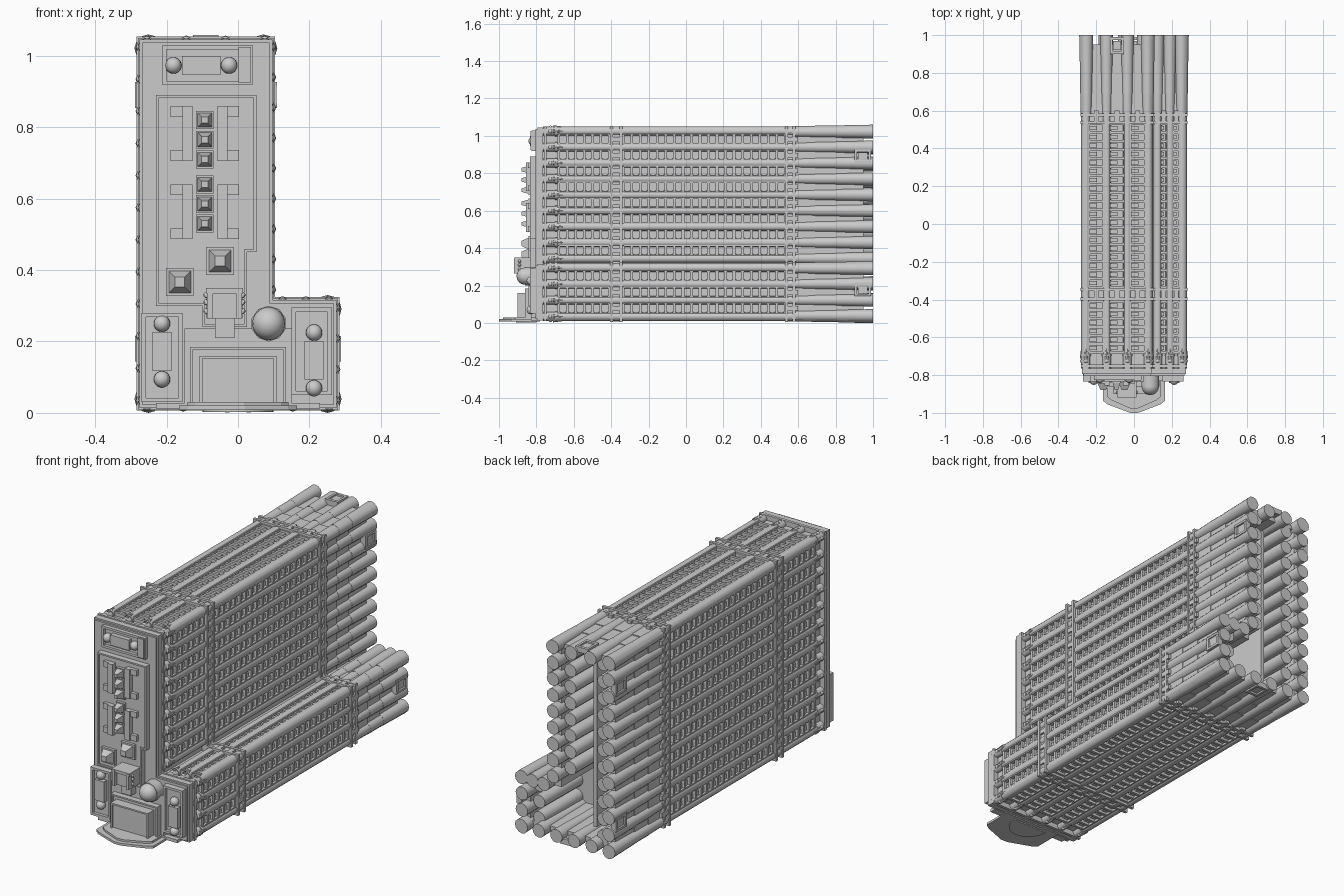
import bpy, bmesh, math
from mathutils import Matrix, Vector

if "Cube" in bpy.data.objects:
    bpy.data.objects.remove(bpy.data.objects["Cube"])

ID = Matrix.Identity(4)


def finish(bm, name, smooth=False):
    bmesh.ops.recalc_face_normals(bm, faces=bm.faces[:])
    me = bpy.data.meshes.new(name)
    bm.to_mesh(me)
    bm.free()
    ob = bpy.data.objects.new(name, me)
    bpy.context.collection.objects.link(ob)
    if smooth:
        bpy.ops.object.select_all(action='DESELECT')
        ob.select_set(True)
        bpy.context.view_layer.objects.active = ob
        bpy.ops.object.shade_smooth_by_angle(angle=math.radians(40))
    return ob


def box(bm, x0, x1, y0, y1, z0, z1, M=ID):
    T = Matrix.Translation(((x0 + x1) / 2, (y0 + y1) / 2, (z0 + z1) / 2))
    S = Matrix.Diagonal((x1 - x0, y1 - y0, z1 - z0, 1))
    bmesh.ops.create_cube(bm, size=1, matrix=M @ T @ S)


def tube(bm, x, z, y0, y1, r0, r1, M=ID, n=12):
    # tube or cone running along y, radius r0 at y0 and r1 at y1
    T = Matrix.Translation((x, (y0 + y1) / 2, z)) @ Matrix.Rotation(-math.pi / 2, 4, 'X')
    bmesh.ops.create_cone(bm, cap_ends=True, segments=n, radius1=r0, radius2=r1,
                          depth=y1 - y0, matrix=M @ T)


def ball(bm, x, y, z, r, M=ID, n=12):
    bmesh.ops.create_uvsphere(bm, u_segments=n, v_segments=n // 2 + 2, radius=r,
                              matrix=M @ Matrix.Translation((x, y, z)))


def prism(bm, pts, a, b, axis='y', hole=None):
    # extrude an outline (optionally a ring with a hole outline) from a to b
    place = (lambda p, t: (p[0], t, p[1])) if axis == 'y' else (lambda p, t: (p[0], p[1], t))
    loops = [[bm.verts.new(place(p, t)) for p in o] for o in ([pts, hole] if hole else [pts]) for t in (a, b)]

    def bridge(u, v):
        for i in range(len(u)):
            j = (i + 1) % len(u)
            bm.faces.new((u[i], u[j], v[j], v[i]))
    bridge(loops[0], loops[1])
    if hole:
        bridge(loops[2], loops[3])
        bridge(loops[0], loops[2])
        bridge(loops[1], loops[3])
    else:
        bm.faces.new(loops[0])
        bm.faces.new(loops[1])


def outline(d):
    # L-shaped cross-section, inset by d
    return [(-.28 + d, .01 + d), (.28 - d, .01 + d), (.28 - d, .32 - d),
            (.1 - d, .32 - d), (.1 - d, 1.05 - d), (-.28 + d, 1.05 - d)]


# Core block, front plate and rear shell
bm = bmesh.new()
prism(bm, outline(.026), -.79, .64)
finish(bm, "core_block")
bm = bmesh.new()
prism(bm, outline(.004), -.795, -.765)
prism(bm, outline(.012), -.805, -.79)
finish(bm, "front_plate")
bm = bmesh.new()
for y0, y1, d in ((.585, .69, .014), (.69, .80, .018), (.80, .95, .022)):
    prism(bm, outline(d), y0, y1, hole=outline(.045))
box(bm, -.1, -.08, .62, .88, .08, .98)
finish(bm, "rear_shell")

# Straps around the body
bm = bmesh.new()
for y0, y1, d in ((-.405, -.39, -.004), (-.39, -.355, .008), (-.355, -.34, -.004),
                  (.53, .545, -.004), (.545, .57, .01), (.57, .585, -.002), (-.76, -.745, 0)):
    prism(bm, outline(d), y0, y1, hole=outline(.03))
finish(bm, "straps")

# Repeating tubes and ladder strips on each wall
walls = [("left", (-.28, .01), (-.28, 1.05), (-1, 0), 11), ("top", (-.28, 1.05), (.1, 1.05), (0, 1), 3),
         ("inner", (.1, .32), (.1, 1.05), (1, 0), 8), ("foot_top", (.1, .32), (.28, .32), (0, 1), 2),
         ("right", (.28, .01), (.28, .32), (1, 0), 3), ("bottom", (-.28, .01), (.28, .01), (0, -1), 5)]
for name, p, q, n, count in walls:
    t = (Vector(q) - Vector(p))
    length = t.length
    t.normalize()
    M = Matrix(((t.x, 0, n[0], p[0]), (0, 1, 0, 0), (t.y, 0, n[1], p[1]), (0, 0, 0, 1)))
    pitch = (length - .05) / count
    tubes, rear, strips, caps = bmesh.new(), bmesh.new(), bmesh.new(), bmesh.new()
    for i in range(count + 1):
        s = .025 + i * pitch
        tube(tubes, s, -.023, -.765, .59, .023, .023, M)
        # rear tubes, stepped and flaring, cut off at the back
        for y0, y1, r0, r1 in ((.585, .69, .027, .029), (.69, .8, .03, .03), (.8, 1, .031, .035)):
            tube(rear, s, -.029, y0, y1, r0, r1, M)
        if name in ("left", "inner", "right") and 0 < i:
            tube(rear, s - pitch / 2, -.095, .62, .95, .038, .034, M)
        # nozzle at the front end of each tube
        ball(caps, s, -.725, -.008, .013, M, 8)
        tube(caps, s, -.004, -.712, -.64, .011, .002, M, 8)
        tube(caps, s, -.023, -.70, -.69, .027, .027, M)
    for i in range(count):
        s = .025 + (i + .5) * pitch
        w = pitch / 2 - .017
        for y0, y1, cells in ((-.68, -.41, 6), (-.335, .53, 19)):
            for e in (-1, 1):
                box(strips, s + e * w - .004, s + e * w + .004, y0, y1, -.03, -.006, M)
            step = (y1 - y0) / cells
            for k in range(cells + 1):
                y = y0 + k * step
                box(strips, s - w, s + w, y - .007, y + .007, -.03, -.009, M)
                if k < cells:
                    box(strips, s - w, s + w * .1, y + .012, y + step - .012, -.03, -.018, M)
        # clamps in the strap gap and at the rear joint
        for y0, y1 in ((-.395, -.35), (.54, .6)):
            box(strips, s - .012, s + .012, y0, y1, -.03, .001, M)
    finish(tubes, name + "_tubes", True)
    finish(rear, name + "_rear_tubes", True)
    finish(strips, name + "_ladder_strips")
    finish(caps, name + "_nozzles", True)
    # hatch frame near the back and raised plate on the side
    if name != "foot_top":
        bm = bmesh.new()
        c = {"left": .88, "top": .19, "inner": .57, "right": .17, "bottom": .28}[name]
        for cc in ([c, .17] if name == "left" else [c]):
            box(bm, cc - .035, cc + .035, .9, .915, -.02, .008, M)
            box(bm, cc - .035, cc + .035, .975, .99, -.02, .008, M)
            for e in (-1, 1):
                box(bm, cc + e * .03 - .006, cc + e * .03 + .006, .9, .99, -.02, .009, M)
            box(bm, cc - .022, cc + .022, .92, .97, -.02, .002, M)
        finish(bm, name + "_hatch")

# Stepped panel on the front with raised rim
panel = [(-.23, .3), (-.1, .3), (-.1, .24), (.025, .24), (.025, .45), (.052, .45), (.052, .89), (-.23, .89)]
inner = [(-.222, .308), (-.092, .308), (-.092, .248), (.017, .248), (.017, .458), (.044, .458), (.044, .882), (-.222, .882)]
bm = bmesh.new()
prism(bm, panel, -.835, -.80, hole=inner)
prism(bm, inner, -.828, -.80)
finish(bm, "front_panel")

# Brackets beside the pyramids
bm = bmesh.new()
for z0 in (.487, .706):
    z1 = z0 + .153
    for e in (-1, 1):
        a, b, c = -.093 + e * .035, -.093 + e * .063, -.093 + e * .096
        box(bm, min(a, b), max(a, b), -.855, -.82, z0, z1)
        for z in (z0, z1 - .03):
            box(bm, min(a, c), max(a, c), -.845, -.82, z, z + .03)
finish(bm, "panel_brackets")

# Pyramid studs
bm = bmesh.new()
studs = [(-.093, z, .05) for z in (.82, .765, .71, .64, .585, .53)]
studs += [(-.05, .425, .078), (-.163, .367, .078)]
for x, z, w in studs:
    h = w / 2
    box(bm, x - h, x + h, -.842, -.82, z - h, z + h)
    T = Matrix.Translation((x, -.86, z)) @ Matrix.Rotation(math.pi / 2, 4, 'X') @ Matrix.Rotation(math.pi / 4, 4, 'Z')
    bmesh.ops.create_cone(bm, cap_ends=True, segments=4, radius1=h * 1.15, radius2=h * .5, depth=.04, matrix=T)
finish(bm, "pyramid_studs")

# Lamp modules: tray, centre drum and two balls
def lamp_module(name, x0, x1, z0, z1, y, cx, cz, upright):
    bm = bmesh.new()
    rect = lambda d: [(x0 + d, z0 + d), (x1 - d, z0 + d), (x1 - d, z1 - d), (x0 + d, z1 - d)]
    prism(bm, rect(0), y, -.79, hole=rect(.012))
    prism(bm, rect(.012), y + .016, -.79)
    a, b = (.027, .054) if upright else (.054, .027)
    box(bm, cx - a, cx + a, y - .008, -.79, cz - b, cz + b)
    for e in (-1, 1):
        ball(bm, cx + (0 if upright else e * .078), y + .006, cz + (e * .078 if upright else 0), .023, n=16)
    finish(bm, name, True)


lamp_module("top_lamp_module", -.212, .04, .918, 1.03, -.825, -.103, .973, False)
lamp_module("left_lamp_module", -.27, -.155, .03, .28, -.835, -.213, .172, True)
lamp_module("right_lamp_module", .15, .263, .05, .295, -.835, .213, .147, True)
bm = bmesh.new()
box(bm, .002, .036, -.832, -.8, .925, 1.025)
finish(bm, "top_lamp_block")

# Projecting bay with bolts and the big ball
bm = bmesh.new()
box(bm, -.088, .012, -.90, -.82, .265, .345)
box(bm, -.085, -.07, -.92, -.9, .265, .345)
box(bm, -.005, .01, -.92, -.9, .265, .345)
box(bm, -.09, .014, -.918, -.82, .335, .35)
box(bm, -.065, -.01, -.87, -.82, .21, .27)
for x in (-.088, .012):
    for z in (.285, .31, .33):
        ball(bm, x, -.89, z, .009, n=8)
finish(bm, "front_bay", True)
bm = bmesh.new()
ball(bm, .086, -.86, .25, .046, n=20)
tube(bm, .086, .25, -.86, -.79, .05, .05, n=10)
finish(bm, "big_ball", True)

# Nested door frames
bm = bmesh.new()
box(bm, -.15, .15, -.83, -.79, .02, .237)
for w, z, y, d in ((.134, .185, -.86, .008), (.108, .16, -.90, .008)):
    arch = [(-w, .02), (-w, z), (w, z), (w, .02)]
    hole = [(-w + d, .021), (-w + d, z - d), (w - d, z - d), (w - d, .021)]
    prism(bm, arch, y, -.80, hole=hole)
    prism(bm, hole, y + .01, -.80)
finish(bm, "door_frames")

# Pointed doorstep in two layers
bm = bmesh.new()
for k, z0, z1 in ((1, .008, .02), (.86, .02, .03)):
    half = [(.165, -.78), (.165, -.935), (.14, -.955), (.02, -1)]
    pts = [(x * k, y + (1 - k) * .16) for x, y in half]
    prism(bm, pts + [(-x, y) for x, y in reversed(pts)], z0, z1, axis='z')
finish(bm, "doorstep")
bm = bmesh.new()
box(bm, -.23, .23, -.83, -.79, .012, .028)
finish(bm, "front_sill")

# Underside half disc below the doorstep
bm = bmesh.new()
arc = [(.1 * math.cos(a), -.8 - .11 * math.sin(a)) for a in [math.pi * i / 16 for i in range(17)]]
prism(bm, arc, .002, .012, axis='z')
finish(bm, "doorstep_support", True)
